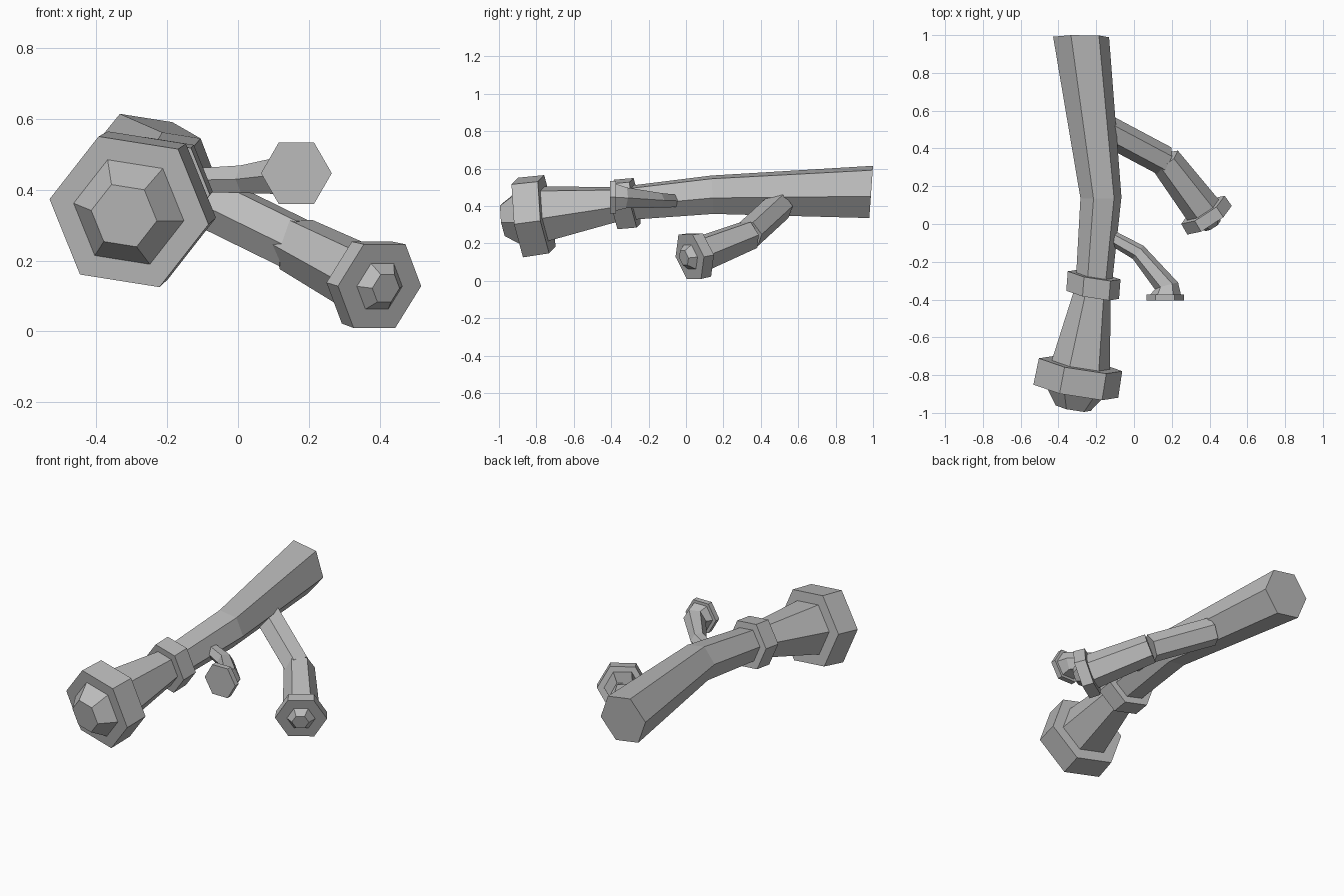
import bpy, bmesh, math
from mathutils import Vector

old = bpy.data.objects.get("Cube")
if old:
    bpy.data.objects.remove(old)

grey = bpy.data.materials.new("plain_grey")
grey.use_nodes = True
COLOUR = (0.5, 0.5, 0.5, 1)
grey.diffuse_color = COLOUR
grey.node_tree.nodes["Principled BSDF"].inputs["Base Color"].default_value = COLOUR


def hex_tube(name, rings, phase=0, start=None, end=None):
    """Closed six-sided tube through rings of (centre, radius)."""
    pts = [Vector(c) for c, r in rings]
    steps = [(b - a).normalized() for a, b in zip(pts, pts[1:])]
    normals = [steps[0]] + [a + b for a, b in zip(steps, steps[1:])] + [steps[-1]]
    if start:
        normals[0] = Vector(start)
    if end:
        normals[-1] = Vector(end)
    bm = bmesh.new()
    loops = []
    for p, n, (c, r) in zip(pts, normals, rings):
        n = n.normalized()
        u = Vector((0, 0, 1)).cross(n).normalized()
        v = n.cross(u)
        angles = [math.radians(phase + 60 * k) for k in range(6)]
        loops.append([bm.verts.new(p + r * (u * math.cos(a) + v * math.sin(a)))
                      for a in angles])
    for a, b in zip(loops, loops[1:]):
        for k in range(6):
            j = (k + 1) % 6
            bm.faces.new((a[k], a[j], b[j], b[k]))
    bm.faces.new(loops[0][::-1])
    bm.faces.new(loops[-1])
    bmesh.ops.recalc_face_normals(bm, faces=bm.faces)
    mesh = bpy.data.meshes.new(name)
    bm.to_mesh(mesh)
    bm.free()
    mesh.materials.append(grey)
    obj = bpy.data.objects.new(name, mesh)
    bpy.context.collection.objects.link(obj)
    return obj


TILT = -9
HEAD_DIR = (-0.17, -0.97, -0.13)

# Main pipe, bent in the middle
hex_tube("main_pipe", [((-0.28, 0.99, 0.475), 0.15),
                       ((-0.175, 0.14, 0.46), 0.11),
                       ((-0.213, -0.32, 0.415), 0.097)],
         TILT, start=(0, -1, 0.07))

# Collar, flared neck, head and blunt tip of the main pipe
hex_tube("main_collar", [((-0.211, -0.272, 0.417), 0.143),
                         ((-0.219, -0.375, 0.408), 0.143)],
         TILT, HEAD_DIR, HEAD_DIR)
hex_tube("main_neck", [((-0.213, -0.32, 0.415), 0.092),
                       ((-0.287, -0.78, 0.354), 0.163)],
         TILT, HEAD_DIR, HEAD_DIR)
hex_tube("main_head", [((-0.283, -0.745, 0.356), 0.226),
                       ((-0.308, -0.885, 0.338), 0.23)],
         TILT, HEAD_DIR, HEAD_DIR)
hex_tube("main_tip", [((-0.308, -0.88, 0.338), 0.163),
                      ((-0.322, -0.975, 0.327), 0.095)],
         TILT, HEAD_DIR, HEAD_DIR)

# Large side branch in two lengths
BRANCH_DIR = (0.53, -0.82, -0.22)
hex_tube("branch_arm", [((-0.15, 0.5, 0.4), 0.08),
                        ((0.16, 0.335, 0.248), 0.08)])
hex_tube("branch_neck", [((0.165, 0.338, 0.245), 0.084),
                         ((0.37, 0.067, 0.138), 0.1)])
hex_tube("branch_head", [((0.365, 0.075, 0.138), 0.137),
                         ((0.4, 0.02, 0.128), 0.14)],
         0, BRANCH_DIR, BRANCH_DIR)
hex_tube("branch_tip", [((0.398, 0.024, 0.128), 0.08),
                        ((0.418, -0.012, 0.122), 0.046)],
         0, BRANCH_DIR, BRANCH_DIR)

# Small side branch with a flat cap
FRONT = (0, -1, 0)
hex_tube("small_arm", [((-0.13, -0.065, 0.427), 0.038),
                       ((0.022, -0.15, 0.43), 0.045),
                       ((0.172, -0.328, 0.443), 0.064),
                       ((0.165, -0.38, 0.446), 0.085)], end=FRONT)
hex_tube("small_cap", [((0.165, -0.373, 0.447), 0.1),
                       ((0.165, -0.405, 0.447), 0.1)], 0, FRONT, FRONT)
